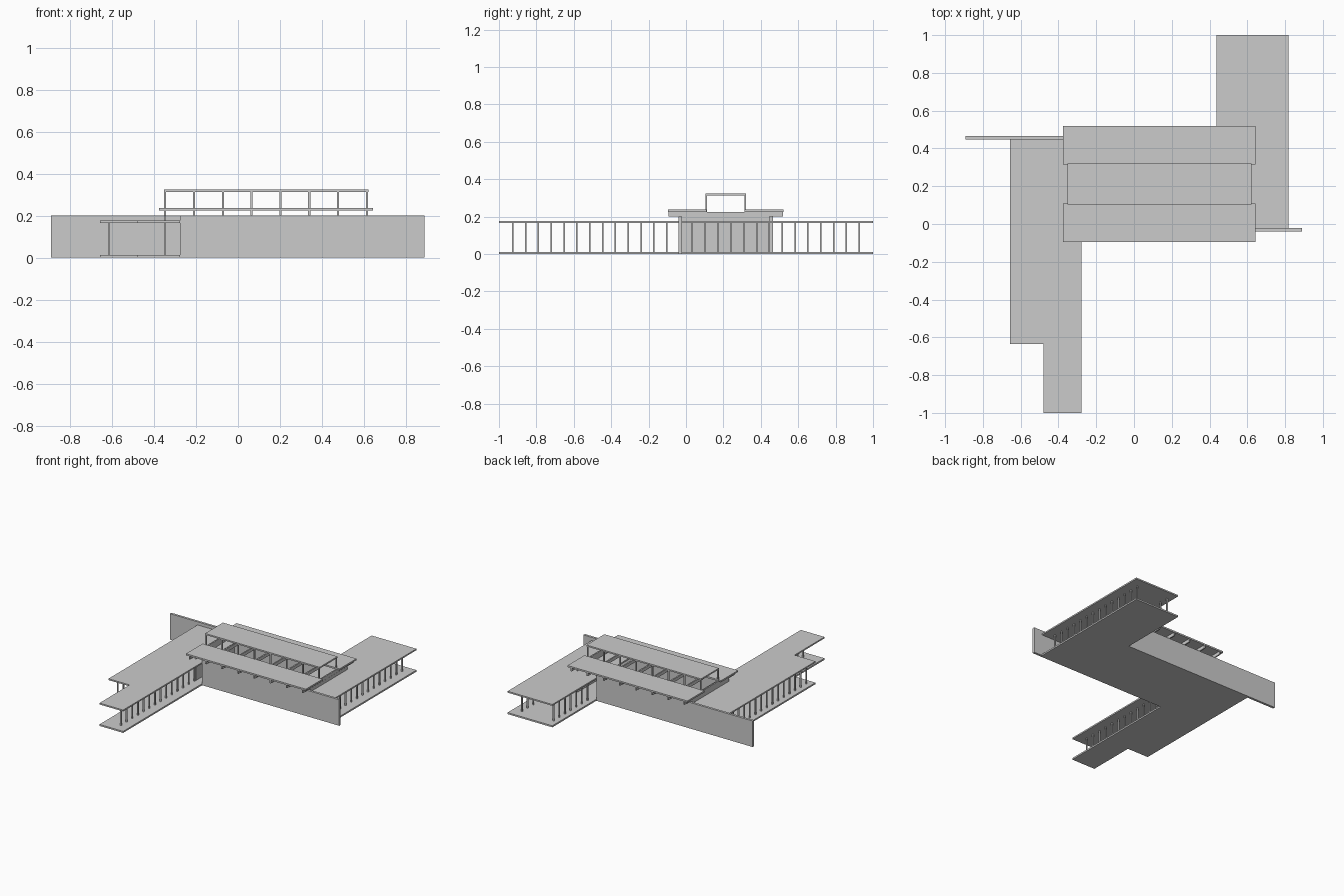
import bpy, bmesh

if "Cube" in bpy.data.objects:
    bpy.data.objects.remove(bpy.data.objects["Cube"])


def box(bm, x0, x1, y0, y1, z0, z1):
    v = [bm.verts.new((x, y, z)) for z in (z0, z1)
         for x, y in ((x0, y0), (x1, y0), (x1, y1), (x0, y1))]
    for f in ((3, 2, 1, 0), (4, 5, 6, 7), (0, 1, 5, 4),
              (1, 2, 6, 5), (2, 3, 7, 6), (3, 0, 4, 7)):
        bm.faces.new([v[i] for i in f])


def finish(name, bm):
    mesh = bpy.data.meshes.new(name)
    bm.to_mesh(mesh)
    bm.free()
    bpy.context.collection.objects.link(bpy.data.objects.new(name, mesh))


def boxes(name, items):
    bm = bmesh.new()
    for b in items:
        box(bm, *b)
    finish(name, bm)


def slab(name, outline, z0, z1):
    bm = bmesh.new()
    f = bm.faces.new([bm.verts.new((x, y, z0)) for x, y in outline])
    top = bmesh.ops.extrude_face_region(bm, geom=[f])["geom"]
    bmesh.ops.translate(bm, vec=(0, 0, z1 - z0),
                        verts=[g for g in top if isinstance(g, bmesh.types.BMVert)])
    bmesh.ops.recalc_face_normals(bm, faces=bm.faces)
    finish(name, bm)


WX0, WXS, WX1 = -0.657, -0.478, -0.277    # west wing edges and step
EX0, EX1 = 0.437, 0.818                   # east wing edges
YF, YB, YS = -0.022, 0.447, -0.635        # hall front, hall back, wing step
MOD = 0.0686                              # post spacing

# Z-shaped floor
slab("floor", [(WX0, YB), (WX0, YS), (WXS, YS), (WXS, -1), (WX1, -1), (WX1, YF),
               (EX1, YF), (EX1, 1), (EX0, 1), (EX0, YB)], 0, 0.012)

# Wing roofs
slab("west_wing_roof", [(WX0, YB), (WX0, YS), (WXS, YS), (WXS, -1),
                        (WX1, -1), (WX1, YB)], 0.165, 0.176)
slab("east_wing_roof", [(EX0, YF), (EX1, YF), (EX1, 1), (EX0, 1)], 0.165, 0.176)

# Long walls sliding past the hall
boxes("back_wall", [(-0.892, EX0, YB, 0.465, 0, 0.2)])
boxes("front_wall", [(WX1, 0.889, -0.04, YF, 0, 0.2)])

# Rows of wing posts
ys = [-0.926 + MOD * i for i in range(28)]


def posts(name, x, lo, hi):
    boxes(name, [(x - 0.005, x + 0.005, y - 0.004, y + 0.004, 0.012, 0.165)
                 for y in ys if lo < y < hi])


posts("west_inner_posts", -0.347, -1, 0)
posts("west_outer_posts", -0.615, YS, YB)
posts("east_inner_posts", 0.478, YB, 1)
posts("east_outer_posts", 0.747, YF, 1)

# Hall end walls
boxes("hall_end_walls", [(x - 0.005, x + 0.005, YF, YB, 0.012, 0.2)
                         for x in (-0.347, 0.615)])

# Raised hall roof in two strips with an open slot between
boxes("hall_roof", [(-0.376, 0.644, y0, y1, 0.225, 0.237)
                    for y0, y1 in ((-0.095, 0.109), (0.314, 0.52))])

# Cross frames: beam, two posts and top rail
frames = []
for i in range(8):
    a = -0.352 + 0.1373 * i
    b = a + 0.010
    frames += [(a, b, -0.093, 0.518, 0.2, 0.225),
               (a, b, 0.103, 0.111, 0.225, 0.314),
               (a, b, 0.312, 0.320, 0.225, 0.314)]
boxes("cross_frames", frames)

# Clerestory roof
boxes("clerestory_roof", [(-0.352, 0.622, 0.103, 0.320, 0.313, 0.324)])
